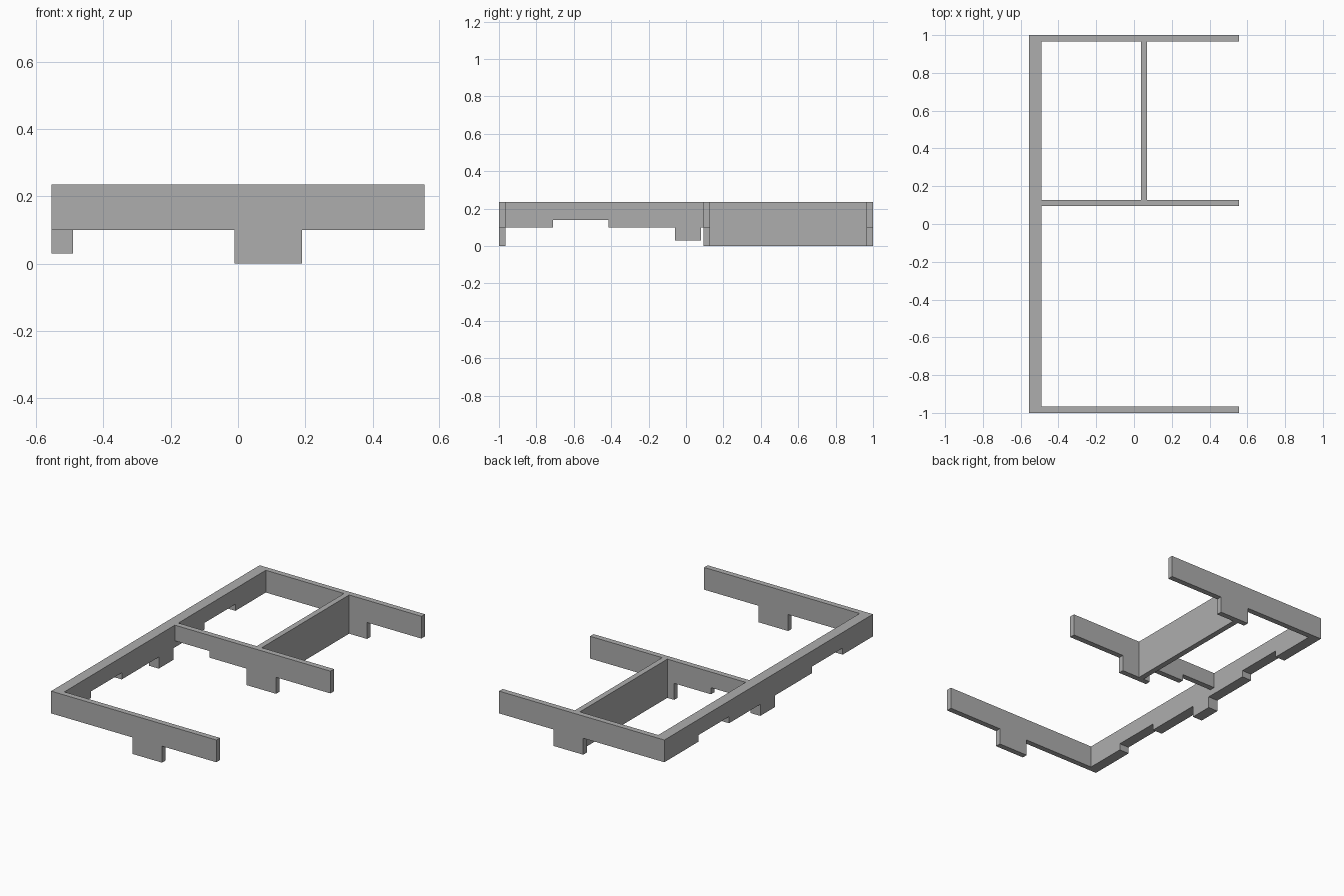
import bpy
import bmesh
from mathutils import Vector

if "Cube" in bpy.data.objects:
    bpy.data.objects.remove(bpy.data.objects["Cube"], do_unlink=True)

grey = bpy.data.materials.new("plain_grey")
grey.use_nodes = True
colour = (0.42, 0.42, 0.42, 1)
grey.diffuse_color = colour
grey.node_tree.nodes["Principled BSDF"].inputs["Base Color"].default_value = colour

LEFT, INNER, RIGHT = -0.555, -0.49, 0.555   # spine outside, spine inside, arm tips
TOP, UNDER, NOTCH, POST = 0.235, 0.10, 0.14, 0.03
THICK = 0.034


def plate(name, profile, axis, start, end):
    """Extrude a (length, height) profile along the x or y axis."""
    def point(u, z, d):
        return Vector((d, u, z)) if axis == "x" else Vector((u, d, z))
    bm = bmesh.new()
    face = bm.faces.new([bm.verts.new(point(u, z, start)) for u, z in profile])
    moved = bmesh.ops.extrude_face_region(bm, geom=[face])["geom"]
    shift = point(0, 0, end - start)
    bmesh.ops.translate(bm, vec=shift,
                        verts=[v for v in moved if isinstance(v, bmesh.types.BMVert)])
    bmesh.ops.recalc_face_normals(bm, faces=bm.faces)
    mesh = bpy.data.meshes.new(name)
    bm.to_mesh(mesh)
    bm.free()
    mesh.materials.append(grey)
    obj = bpy.data.objects.new(name, mesh)
    bpy.context.collection.objects.link(obj)
    return obj


def board(start, end, steps):
    """Straight-topped board whose lower edge steps to a new height over each span."""
    lower = [(start, UNDER)]
    for a, b, z in steps:
        lower += [(a, UNDER), (a, z), (b, z), (b, UNDER)]
    lower += [(end, UNDER), (end, TOP), (start, TOP)]
    return [p for i, p in enumerate(lower) if i == 0 or p != lower[i - 1]]


# Long spine with two shallow notches and a short post
spine_steps = [(-0.71, -0.415, NOTCH), (-0.06, 0.08, POST), (0.38, 0.675, NOTCH)]
plate("spine", board(-1, 1, spine_steps), "x", LEFT, INNER)

# Three arms, each with a foot reaching the ground
foot = (-0.01, 0.19, 0)
plate("front_arm", board(INNER, RIGHT, [foot]), "y", -1, -1 + THICK)
plate("back_arm", board(INNER, RIGHT, [foot]), "y", 1 - THICK, 1)

# The middle arm is also cut away next to the spine
middle = 0.094
step = -0.257
middle_profile = [(INNER, NOTCH), (step, NOTCH)] + board(step, RIGHT, [foot])[:-1] + [(INNER, TOP)]
plate("middle_arm", middle_profile, "y", middle, middle + THICK)

# Full-height dividing wall between the middle and back arms
y0, y1 = middle + THICK, 1 - THICK
plate("dividing_wall", [(y0, 0), (y1, 0), (y1, TOP), (y0, TOP)], "x", 0.036, 0.07)
